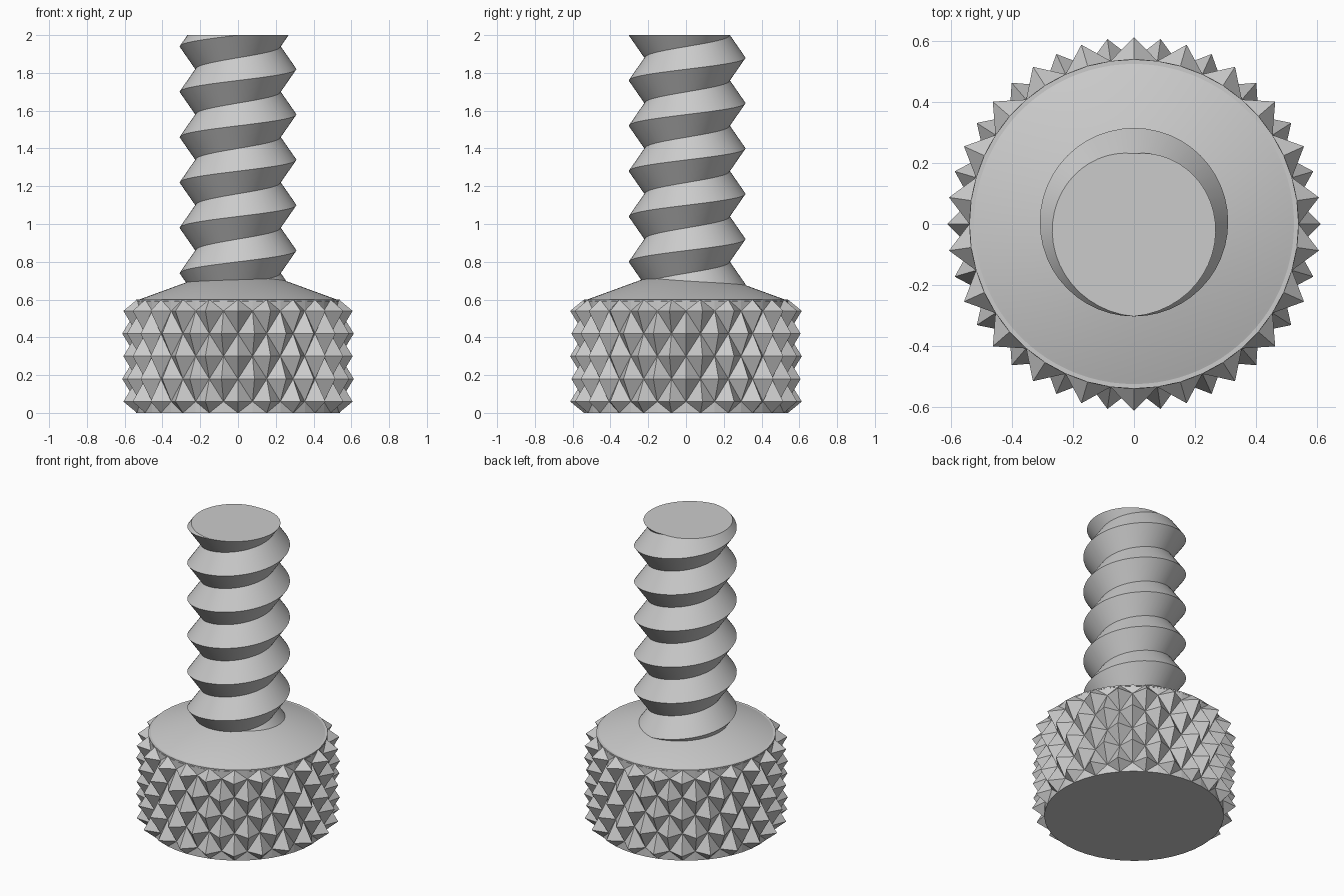
import bpy, bmesh
from math import sin, cos, pi, tau

cube = bpy.data.objects.get("Cube")
if cube:
    bpy.data.objects.remove(cube, do_unlink=True)

steel = bpy.data.materials.new("grey steel")
steel.use_nodes = True
GREY = (0.6, 0.6, 0.6, 1)
steel.diffuse_color = GREY
steel.node_tree.nodes["Principled BSDF"].inputs["Base Color"].default_value = GREY


def polar(bm, radius, angle, z, y=0.0):
    return bm.verts.new((radius * cos(angle), radius * sin(angle) + y, z))


def finish(bm, name, smooth):
    bmesh.ops.recalc_face_normals(bm, faces=bm.faces[:])
    mesh = bpy.data.meshes.new(name)
    bm.to_mesh(mesh)
    bm.free()
    mesh.materials.append(steel)
    obj = bpy.data.objects.new(name, mesh)
    bpy.context.collection.objects.link(obj)
    if smooth:
        bpy.ops.object.select_all(action='DESELECT')
        obj.select_set(True)
        bpy.context.view_layer.objects.active = obj
        bpy.ops.object.shade_smooth_by_angle(angle=pi / 6)
    return obj


# Knurled head: a checkerboard of peaks and valleys, each quad split between valleys
COLUMNS, ROWS = 44, 5
PEAK, VALLEY, RIM = 0.613, 0.54, 0.54
HEAD_TOP = 0.6
bm = bmesh.new()
levels = [0.0] + [0.06 + 0.12 * row for row in range(ROWS)] + [HEAD_TOP]
rings = []
for j, z in enumerate(levels):
    ring = []
    for i in range(COLUMNS):
        at_rim = j in (0, len(levels) - 1)
        radius = RIM if at_rim else PEAK if (i + j) % 2 == 0 else VALLEY
        ring.append(polar(bm, radius, tau * i / COLUMNS, z))
    rings.append(ring)
for j in range(len(rings) - 1):
    for i in range(COLUMNS):
        n = (i + 1) % COLUMNS
        a, b, c, d = rings[j][i], rings[j][n], rings[j + 1][n], rings[j + 1][i]
        if (i + j) % 2 == 0:
            bm.faces.new((a, b, d))
            bm.faces.new((b, c, d))
        else:
            bm.faces.new((a, b, c))
            bm.faces.new((a, c, d))
bm.faces.new(rings[0])
bm.faces.new(rings[-1])
finish(bm, "knurled_head", False)

# Sloping collar between head and shaft
bm = bmesh.new()
profile = [(0.54, 0.59), (0.535, 0.597), (0.515, 0.603), (0.2, 0.718)]
rings = [[polar(bm, r, tau * i / 88, z) for i in range(88)] for r, z in profile]
for low, high in zip(rings, rings[1:]):
    for i in range(88):
        n = (i + 1) % 88
        bm.faces.new((low[i], low[n], high[n], high[i]))
bm.faces.new(rings[0])
bm.faces.new(rings[-1])
finish(bm, "sloping_collar", True)

# Threaded shaft: right-handed helix strips, cut flat at both ends
STEPS, TURNS, PITCH = 48, 8, 0.24
CREST, ROOT, OFFSET = 0.309, 0.225, 0.006
bm = bmesh.new()
crests, roots = [], []
for k in range(STEPS * TURNS + 1):
    angle = tau * k / STEPS
    z = 0.38 + PITCH * k / STEPS
    crests.append(polar(bm, CREST, angle, z, OFFSET))
    roots.append(polar(bm, ROOT, angle, z + PITCH / 2, OFFSET))
for k in range(STEPS * TURNS):
    bm.faces.new((crests[k], crests[k + 1], roots[k + 1], roots[k]))
    above = k + STEPS
    if above + 1 < len(crests):
        bm.faces.new((roots[k], roots[k + 1], crests[above + 1], crests[above]))
for z, direction in ((2.0, 1), (0.65, -1)):
    cut = bmesh.ops.bisect_plane(
        bm, geom=bm.verts[:] + bm.edges[:] + bm.faces[:], dist=1e-6,
        plane_co=(0, 0, z), plane_no=(0, 0, direction), clear_outer=True)
    edges = [e for e in cut["geom_cut"] if isinstance(e, bmesh.types.BMEdge)]
    bmesh.ops.contextual_create(bm, geom=edges)
finish(bm, "threaded_shaft", True)
